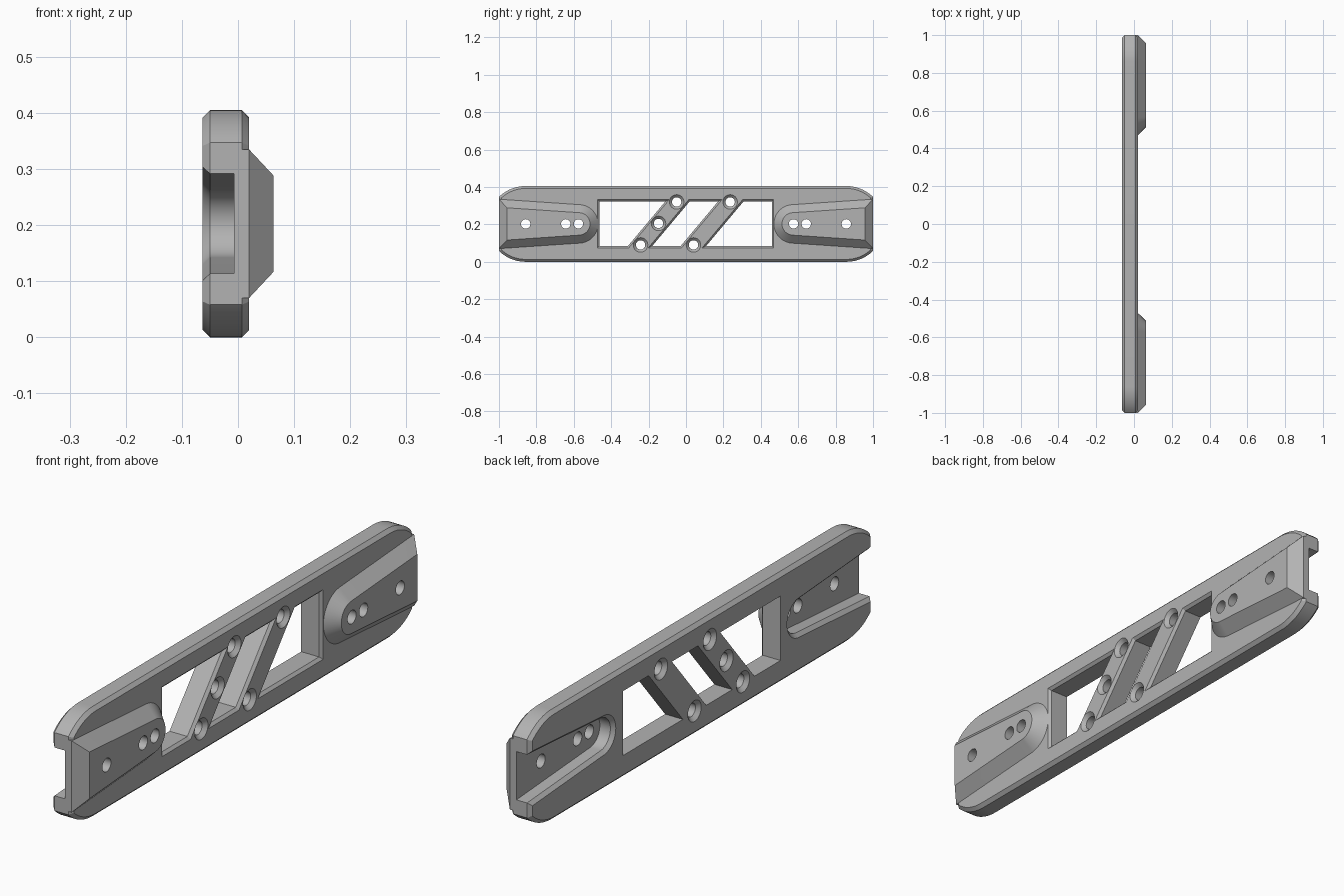
import bpy, bmesh, math
from mathutils import Vector

if "Cube" in bpy.data.objects:
    bpy.data.objects.remove(bpy.data.objects["Cube"], do_unlink=True)

grey = bpy.data.materials.new("plain grey")
grey.use_nodes = True
grey.diffuse_color = (0.45, 0.45, 0.45, 1)
grey.node_tree.nodes["Principled BSDF"].inputs["Base Color"].default_value = (0.45, 0.45, 0.45, 1)

MID = 0.2025                        # height of the centre line
BACK, FACE, TOP = -0.063, 0.02, 0.063   # plate back, plate face, boss face
FLOOR = -0.007                      # pocket floor


def arc(cy, cz, r, a0, a1, n):
    return [(cy + r * math.cos(math.radians(a0 + (a1 - a0) * i / n)),
             cz + r * math.sin(math.radians(a0 + (a1 - a0) * i / n))) for i in range(n + 1)]


def offset(poly, d):
    """Grow a counter-clockwise outline by d with mitred corners."""
    out = []
    for i, p in enumerate(poly):
        p, a, b = Vector(p), Vector(poly[i - 1]), Vector(poly[(i + 1) % len(poly)])
        e, f = (p - a).normalized(), (b - p).normalized()
        n, m = Vector((e.y, -e.x)), Vector((f.y, -f.x))
        out.append(tuple(p + (n + m) * d / (1 + n.dot(m))))
    return out


def loft(name, levels):
    """Closed solid through (x, outline) levels; outlines are in y, z."""
    bm = bmesh.new()
    rings = [[bm.verts.new((x, y, z)) for y, z in poly] for x, poly in levels]
    for r, s in zip(rings, rings[1:]):
        for i in range(len(r)):
            j = (i + 1) % len(r)
            bm.faces.new((r[i], r[j], s[j], s[i]))
    bm.faces.new(rings[0])
    bm.faces.new(rings[-1])
    bmesh.ops.recalc_face_normals(bm, faces=bm.faces)
    mesh = bpy.data.meshes.new(name)
    bm.to_mesh(mesh)
    bm.free()
    mesh.materials.append(grey)
    ob = bpy.data.objects.new(name, mesh)
    bpy.context.collection.objects.link(ob)
    return ob


def combine(tool, operation):
    """Apply a boolean to the plate and discard the tool."""
    mod = plate.modifiers.new("cut", "BOOLEAN")
    mod.operation, mod.solver, mod.object = operation, "EXACT", tool
    bpy.context.view_layer.objects.active = plate
    bpy.ops.object.modifier_apply(modifier=mod.name)
    bpy.data.objects.remove(tool, do_unlink=True)


def mirrored(poly, side):
    return poly if side > 0 else [(-y, z) for y, z in reversed(poly)]


def tongue(end):
    """Tapered outline with a round inner tip, cut square at y = end."""
    r, cy = 0.06, 0.573
    half = r + (end - cy) * 0.068
    return [(end, MID - half), (end, MID + half)] + arc(cy, MID, r, 94, 266, 24)


# Bar plate: truncated round ends, chamfered on both sides
R, CY = 0.2025, 0.858
cut = math.degrees(math.acos((1 - CY) / R))
outline = (arc(CY, MID, R, cut, 90, 10) + arc(-CY, MID, R, 90, 180 - cut, 10)
           + arc(-CY, MID, R, 180 + cut, 270, 10) + arc(CY, MID, R, 270, 360 - cut, 10))
small = offset(outline, -0.013)
plate = loft("mounting_plate", [(BACK, small), (BACK + 0.013, outline),
                                (FACE - 0.013, outline), (FACE, small)])

# Raised bosses with sloped sides, and open-ended pockets behind them
for side in (1, -1):
    top = mirrored(tongue(0.957), side)
    base = offset(top, TOP - FACE)
    combine(loft("boss", [(0.0, base), (FACE, base), (TOP, top)]), "UNION")
for side in (1, -1):
    pocket = mirrored(tongue(1.1), side)
    combine(loft("pocket", [(FLOOR, pocket), (BACK + 0.013, pocket),
                            (BACK - 0.01, offset(pocket, 0.023))]), "DIFFERENCE")

# Window openings between the slanted bars, chamfered on the face side
LOW, HIGH = 0.085, 0.323
windows = [[(-0.462, LOW), (-0.310, LOW), (-0.110, HIGH), (-0.462, HIGH)],
           [(-0.180, LOW), (-0.028, LOW), (0.172, HIGH), (0.020, HIGH)],
           [(0.108, LOW), (0.459, LOW), (0.459, HIGH), (0.308, HIGH)]]
for w in windows:
    combine(loft("window", [(BACK - 0.05, w), (FACE - 0.01, w),
                            (FACE + 0.01, offset(w, 0.02))]), "DIFFERENCE")

# Plain screw holes through the bosses
for y in (-0.857, -0.643, -0.575, 0.575, 0.643, 0.857):
    c = arc(y, MID, 0.025, 0, 345, 23)
    combine(loft("hole", [(-0.1, c), (0.1, c)]), "DIFFERENCE")

# Screw holes in the slanted bars, countersunk from both sides
for y, z in ((-0.243, 0.09), (-0.147, 0.205), (-0.05, 0.32), (0.04, 0.09), (0.236, 0.32)):
    c = arc(y, z, 0.025, 0, 345, 23)
    wide = arc(y, z, 0.039, 0, 345, 23)
    combine(loft("hole", [(BACK - 0.02, wide), (BACK, wide), (BACK + 0.014, c),
                          (FACE - 0.014, c), (FACE, wide), (FACE + 0.02, wide)]), "DIFFERENCE")

# Smooth the round walls and keep the chamfers crisp
bpy.ops.object.select_all(action="DESELECT")
plate.select_set(True)
bpy.context.view_layer.objects.active = plate
bpy.ops.object.shade_smooth_by_angle(angle=math.radians(25))
